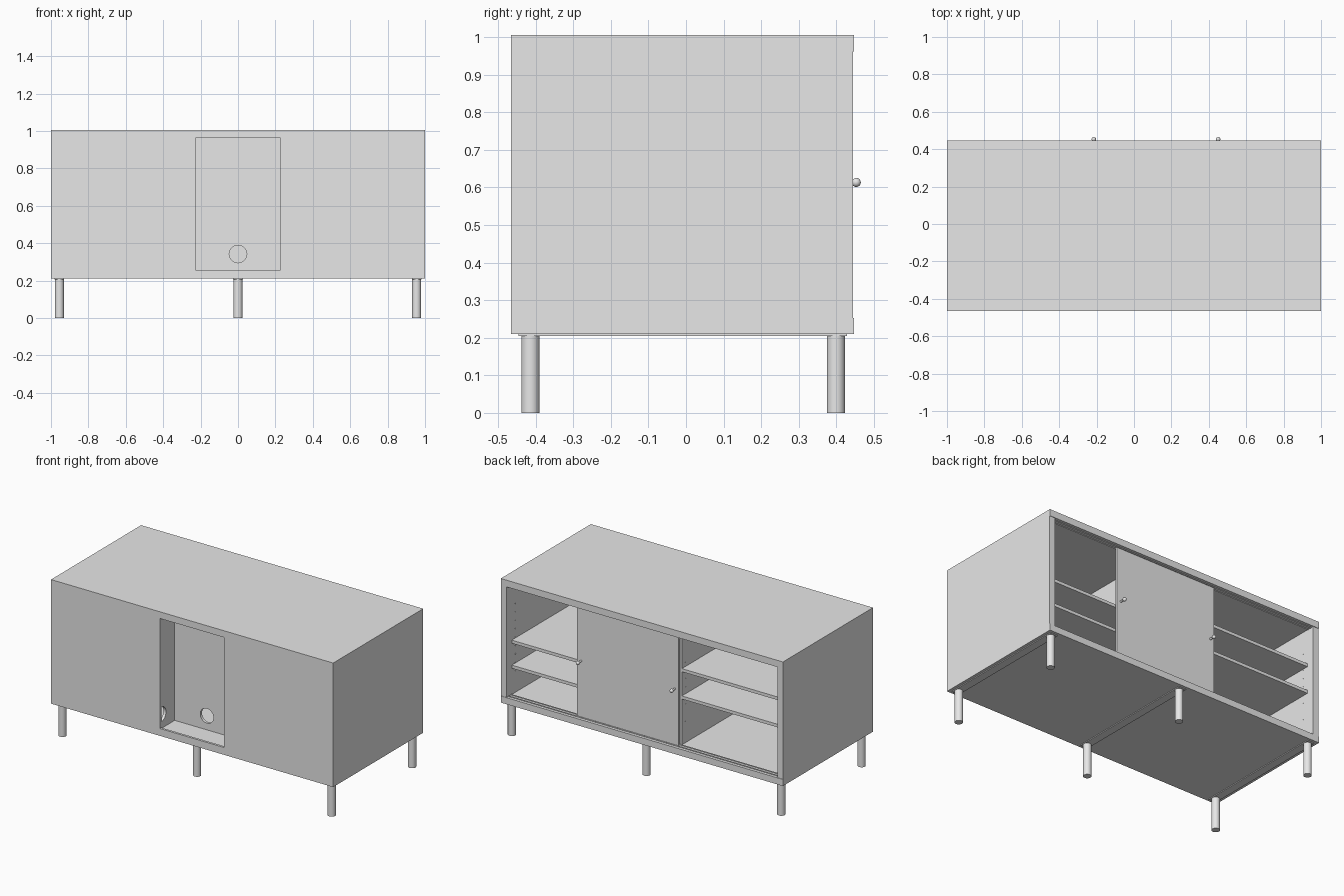
import bpy, math

if "Cube" in bpy.data.objects:
    bpy.data.objects.remove(bpy.data.objects["Cube"], do_unlink=True)

grey = bpy.data.materials.new("light_grey")
grey.use_nodes = True
grey.diffuse_color = (0.8, 0.8, 0.8, 1)
grey.node_tree.nodes["Principled BSDF"].inputs["Base Color"].default_value = (0.8, 0.8, 0.8, 1)


def finish(name):
    ob = bpy.context.object
    ob.name = name
    ob.data.materials.append(grey)
    return ob


def box(name, x, y, z):
    """Box from (min, max) ranges on each axis."""
    spans = [sorted(r) for r in (x, y, z)]
    bpy.ops.mesh.primitive_cube_add(size=1, location=[(a + b) / 2 for a, b in spans])
    bpy.context.object.scale = [b - a for a, b in spans]
    bpy.ops.object.transform_apply(location=False, rotation=False, scale=True)
    return finish(name)


def rod(name, loc, r, length, axis="z", sides=32):
    rot = {"x": (0, math.pi / 2, 0), "y": (math.pi / 2, 0, 0), "z": (0, 0, 0)}[axis]
    bpy.ops.mesh.primitive_cylinder_add(vertices=sides, radius=r, depth=length, location=loc, rotation=rot)
    ob = finish(name)
    bpy.ops.object.shade_smooth_by_angle(angle=math.radians(40))
    return ob


def cut(target, cutter):
    """Subtract the cutter and discard it."""
    cutter.hide_render = True
    mod = target.modifiers.new("cut", "BOOLEAN")
    mod.operation = "DIFFERENCE"
    mod.object = cutter
    mod.solver = "EXACT"
    bpy.ops.object.select_all(action="DESELECT")
    bpy.context.view_layer.objects.active = target
    target.select_set(True)
    bpy.ops.object.modifier_apply(modifier=mod.name)
    bpy.data.objects.remove(cutter, do_unlink=True)


BACK, FRONT = -0.465, 0.447      # outer depth of the case
LOW, HIGH = 0.21, 1.005          # outer height of the case
FLOOR, CEIL = 0.252, 0.962       # inside height
WALL = 0.96                      # inner face of the side walls
DIV_IN, DIV_OUT = 0.228, 0.246   # faces of the dividers
PANEL = BACK + 0.015             # inner face of the rear panel

# Case
box("top_board", (-1, 1), (BACK, FRONT), (CEIL, HIGH))
box("bottom_board", (-1, 1), (BACK, FRONT), (LOW, FLOOR))

# Rear panel with its access opening
rear = box("rear_panel", (-WALL, WALL), (BACK, PANEL), (FLOOR, CEIL))
cut(rear, box("opening_cutter", (-DIV_IN, DIV_IN), (BACK - 0.1, PANEL + 0.1), (0.257, CEIL + 0.004 - 0.002)))

# Recessed panel with a round cable hole
niche = box("recessed_panel", (-DIV_IN, DIV_IN), (-0.315, -0.298), (FLOOR, CEIL))
cut(niche, rod("cable_cutter", (0, -0.31, 0.342), 0.047, 0.2, "y"))

for s, side in ((1, "left"), (-1, "right")):
    box(side + "_side_wall", (s * WALL, s), (BACK, FRONT - 0.003), (FLOOR, CEIL))

    # Divider with a cable notch at the rear
    div = box(side + "_divider", (s * DIV_IN, s * DIV_OUT), (PANEL, 0.39), (FLOOR, CEIL))
    cut(div, rod("notch_cutter", (s * 0.237, PANEL, 0.342), 0.047, 0.1, "x"))

    # Two shelves in each outer bay
    for i, z in enumerate((0.44, 0.60) if s > 0 else (0.565, 0.74)):
        box(f"{side}_shelf_{i + 1}", (s * DIV_OUT, s * WALL), (PANEL, 0.393), (z - 0.02, z))

    # Rows of shelf pin holes on the wall and divider
    for x in (s * (WALL - 0.001), s * (DIV_OUT + 0.001)):
        for y in (0.355, -0.38):
            for k in range(9):
                rod(side + "_pin_hole", (x, y, 0.39 + k * 0.054), 0.004, 0.002, "x", 10)

# Sliding door, its tracks and two knobs
box("sliding_door", (-0.242, 0.479), (0.405, 0.42), (FLOOR + 0.003, CEIL - 0.003))
for y in (0.40, 0.425):
    box("lower_track", (-WALL, WALL), (y - 0.003, y + 0.003), (FLOOR, FLOOR + 0.004))
    box("upper_track", (-WALL, WALL), (y - 0.003, y + 0.003), (CEIL - 0.004, CEIL))
for x in (-0.215, 0.45):
    rod("knob_stem", (x, 0.434, 0.613), 0.006, 0.03, "y", 16)
    bpy.ops.mesh.primitive_uv_sphere_add(segments=20, ring_count=12, radius=0.012, location=(x, 0.453, 0.613))
    finish("knob")
    bpy.ops.object.shade_smooth()

# Mounting rails and legs
for x in (-0.955, 0, 0.955):
    box("leg_rail", (x - 0.026, x + 0.026), (-0.445, 0.428), (0.205, LOW))
    for y in (-0.414, 0.399):
        rod("leg", (x, y, 0.1025), 0.024, 0.205)
